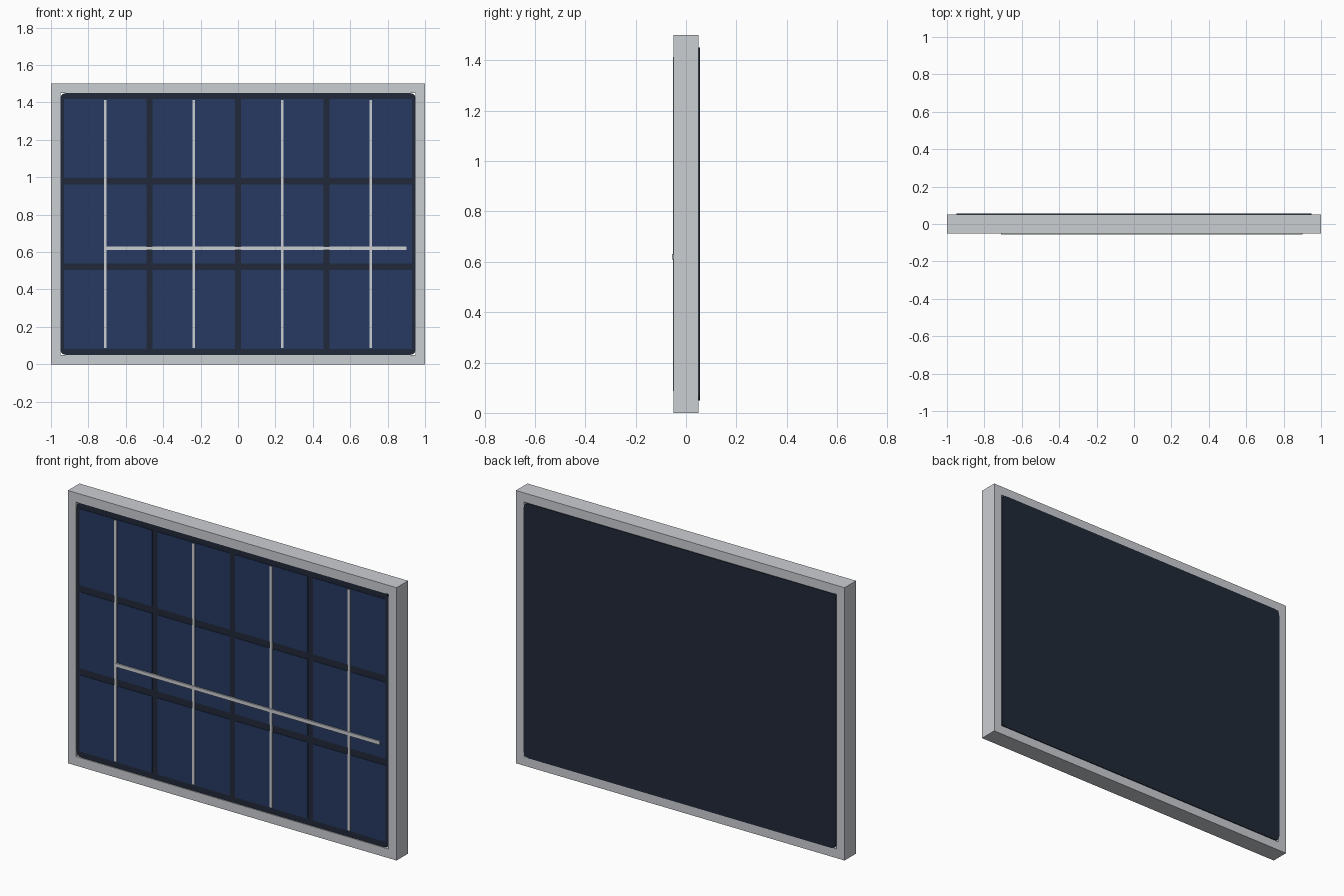
import bpy, bmesh

if "Cube" in bpy.data.objects:
    bpy.data.objects.remove(bpy.data.objects["Cube"])


def material(name, color):
    m = bpy.data.materials.new(name)
    m.diffuse_color = (*color, 1)
    m.use_nodes = True
    m.node_tree.nodes["Principled BSDF"].inputs["Base Color"].default_value = m.diffuse_color
    return m


def box(name, x, y, z, mat=None):
    """Box from (min, max) ranges on each axis."""
    bpy.ops.mesh.primitive_cube_add(size=1, location=[(a + b) / 2 for a, b in (x, y, z)])
    ob = bpy.context.object
    ob.name = name
    ob.scale = [b - a for a, b in (x, y, z)]
    bpy.ops.object.transform_apply(location=False, rotation=False, scale=True)
    if mat:
        ob.data.materials.append(mat)
    return ob


metal = material("metal", (0.60, 0.62, 0.65))
dark = material("backing", (0.015, 0.022, 0.04))
blue = material("cell", (0.02, 0.04, 0.12))

# Outer frame: rectangular ring extruded through its depth
bm = bmesh.new()
rings = []
for y in (-0.05, 0.05):
    for hx, z0, z1 in ((1, 0, 1.5), (0.95, 0.05, 1.45)):
        rings.append([bm.verts.new((x, y, z)) for x, z in
                      ((-hx, z0), (hx, z0), (hx, z1), (-hx, z1))])
fo, fi, bo, bi = rings
for a, b in ((fo, fi), (fi, bi), (bi, bo), (bo, fo)):
    for i in range(4):
        j = (i + 1) % 4
        bm.faces.new((a[i], a[j], b[j], b[i]))
bmesh.ops.recalc_face_normals(bm, faces=bm.faces)
mesh = bpy.data.meshes.new("frame")
bm.to_mesh(mesh)
bm.free()
frame = bpy.data.objects.new("frame", mesh)
mesh.materials.append(metal)
bpy.context.collection.objects.link(frame)

# Backing panel with rounded corners
panel = box("backing_panel", (-0.95, 0.95), (-0.045, 0.055), (0.05, 1.45), dark)
bm = bmesh.new()
bm.from_mesh(panel.data)
corners = [e for e in bm.edges
           if abs(e.verts[0].co.y - e.verts[1].co.y) > 0.05]
bmesh.ops.bevel(bm, geom=corners, offset=0.03, segments=3, profile=0.5, affect='EDGES')
bm.to_mesh(panel.data)
bm.free()

# Cells in a 4 x 3 grid, with one vertical busbar per column
for c in range(4):
    cx = (c - 1.5) * 0.473
    for r in range(3):
        cz = 0.75 + (r - 1) * 0.457
        box(f"cell_{c}_{r}", (cx - 0.22, cx + 0.22), (-0.048, -0.044),
            (cz - 0.21, cz + 0.21), blue)
    box(f"vertical_busbar_{c}", (cx - 0.0075, cx + 0.0075), (-0.052, -0.046),
        (0.087, 1.413), metal)

# Horizontal connecting busbar
box("horizontal_busbar", (-0.71, 0.90), (-0.055, -0.046), (0.61, 0.63), metal)
